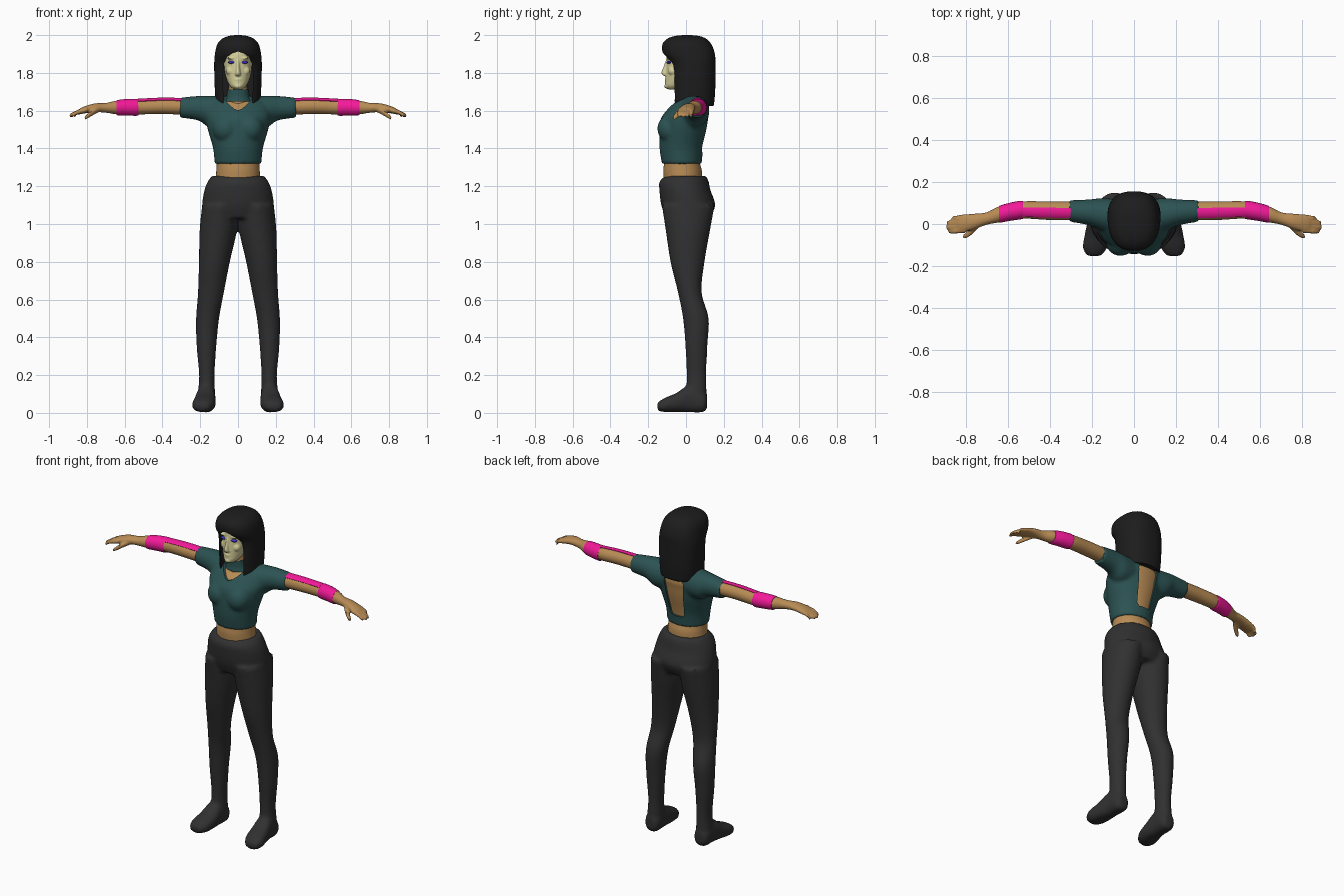
import bpy, bmesh, math
from mathutils import Vector

def mat(name, *c):
    m = bpy.data.materials.new(name)
    m.diffuse_color = (*c, 1)
    return m

TEAL = mat("teal", .025, .085, .085)
DARK = mat("charcoal", .03, .03, .03)
HAIR = mat("black", .012, .012, .012)
SKIN = mat("skin", .48, .26, .09)
PALE = mat("pale", .66, .62, .32)
PINK = mat("pink", .9, .01, .32)
BLUE = mat("blue", .05, .03, .6)

def spline(secs, n=6):
    """Catmull-Rom through the sections"""
    v = [Vector(s) for s in secs]
    v = [v[0]] + v + [v[-1]]
    out = []
    for i in range(1, len(v) - 2):
        a, b, c, d = v[i-1:i+3]
        for k in range(n):
            t = k / n
            out.append(.5 * (2*b + (c-a)*t + (2*a-5*b+4*c-d)*t*t + (3*b-a-3*c+d)*t**3))
    return out + [v[-1]]

def loft(bm, secs, axis='z', side=1, p=2, arc=None, N=40):
    """secs: (x, y, z, radius u, radius v), rings square to the axis"""
    a0, a1 = arc or (0, 2*math.pi)
    rings = []
    for x, y, z, ru, rv in spline(secs):
        ring = []
        for k in range(N):
            a = a0 + (a1-a0) * k / (N-1 if arc else N)
            c, s = math.cos(a), math.sin(a)
            u = ru * math.copysign(abs(c)**(2/p), c)
            w = rv * math.copysign(abs(s)**(2/p), s)
            d = {'z': (u, w, 0), 'x': (0, u, w), 'y': (u, 0, w)}[axis]
            ring.append(bm.verts.new((side*(x+d[0]), y+d[1], z+d[2])))
        rings.append(ring)
    for r, q in zip(rings, rings[1:]):
        for k in range(N-1 if arc else N):
            j = (k+1) % N
            bm.faces.new((r[k], r[j], q[j], q[k]))
    if not arc:
        bm.faces.new(rings[0])
        bm.faces.new(rings[-1])

def ball(bm, c, r):
    res = bmesh.ops.create_uvsphere(bm, u_segments=24, v_segments=14, radius=1)
    for v in res['verts']:
        v.co = Vector(c) + Vector([a*b for a, b in zip(v.co, r)])

def finish(name, bm, m, voxel=0, smooth=4, cuts=(), thick=0):
    bmesh.ops.recalc_face_normals(bm, faces=bm.faces)
    me = bpy.data.meshes.new(name)
    bm.to_mesh(me)
    bm.free()
    ob = bpy.data.objects.new(name, me)
    bpy.context.collection.objects.link(ob)
    if voxel:
        r = ob.modifiers.new("fuse", 'REMESH')
        r.mode, r.voxel_size = 'VOXEL', voxel
        s = ob.modifiers.new("soften", 'SMOOTH')
        s.iterations, s.factor = smooth, .5
    if thick:
        s = ob.modifiers.new("thick", 'SOLIDIFY')
        s.thickness, s.offset = thick, 0
    for c in cuts:
        b = ob.modifiers.new("cut", 'BOOLEAN')
        b.operation, b.solver, b.object = 'DIFFERENCE', 'EXACT', c
    # bake modifiers so the cutters can go
    dg = bpy.context.evaluated_depsgraph_get()
    ob.data = bpy.data.meshes.new_from_object(ob.evaluated_get(dg))
    ob.modifiers.clear()
    ob.data.materials.clear()
    ob.data.materials.append(m)
    for c in cuts:
        bpy.data.objects.remove(c)
    return ob

def cutter(half, y0, y1):
    """symmetric outline (x, z) in the front plane, pushed along y"""
    pts = half + [(-x, z) for x, z in reversed(half) if x > 0]
    bm = bmesh.new()
    a = [bm.verts.new((x, y0, z)) for x, z in pts]
    f = bm.faces.new(a)
    new = bmesh.ops.extrude_face_region(bm, geom=[f])['geom']
    bmesh.ops.translate(bm, vec=(0, y1-y0, 0), verts=[g for g in new if isinstance(g, bmesh.types.BMVert)])
    ob = finish("cutter", bm, SKIN)
    ob.hide_render = True
    return ob

# trousers with feet
bm = bmesh.new()
loft(bm, [(0, 0, 1.255, .138, .107), (0, -.01, 1.225, .16, .13), (0, -.006, 1.18, .178, .135),
          (0, .012, 1.1, .19, .143), (0, .01, 1.03, .18, .115)])
for s in (1, -1):
    loft(bm, [(.095, .012, 1.1, .095, .14), (.104, .01, .97, .099, .118), (.125, .008, .8, .082, .09),
              (.143, .02, .64, .069, .063), (.161, .052, .5, .061, .068), (.167, .055, .35, .052, .058),
              (.165, .055, .2, .041, .052), (.167, .055, .1, .046, .054), (.168, .05, .04, .044, .05)], side=s)
    loft(bm, [(.167, .112, .06, .025, .035), (.168, .09, .058, .046, .054), (.17, .02, .075, .05, .072),
              (.176, -.05, .055, .058, .051), (.185, -.11, .042, .058, .038), (.19, -.152, .034, .035, .022)], 'y', s, 2.4)
finish("trousers", bm, DARK, .011)

# torso skin under the shirt
bm = bmesh.new()
loft(bm, [(0, -.015, 1.2, .12, .1), (0, -.018, 1.28, .115, .102), (0, -.022, 1.33, .113, .095),
          (0, -.024, 1.4, .12, .105), (0, -.012, 1.5, .15, .116), (0, -.003, 1.56, .16, .117),
          (0, .014, 1.6, .16, .106), (0, .03, 1.64, .135, .08), (0, .03, 1.67, .07, .045)])
loft(bm, [(0, .005, 1.58, .06, .06), (0, .003, 1.66, .055, .054), (0, -.005, 1.76, .048, .05)])
finish("torso", bm, SKIN)

# cropped shirt with sleeves, neckline and open back
bm = bmesh.new()
loft(bm, [(0, -.022, 1.318, .124, .105), (0, -.024, 1.4, .132, .116), (0, -.012, 1.5, .16, .128),
          (0, -.003, 1.56, .172, .129), (0, .014, 1.6, .172, .118), (0, .03, 1.65, .15, .09), (0, .03, 1.685, .08, .05)])
for s in (1, -1):
    ball(bm, (s*.065, -.082, 1.505), (.07, .07, .075))
    loft(bm, [(.06, .03, 1.595, .085, .085), (.15, .045, 1.595, .078, .084), (.21, .055, 1.613, .062, .065),
              (.307, .062, 1.616, .051, .053)], 'x', s)
neck = cutter([(0, 1.602), (.02, 1.61), (.045, 1.63), (.075, 1.662), (.07, 1.75)], -.3, -.02)
back = cutter([(.035, 1.38), (.047, 1.4), (.065, 1.6), (.058, 1.635), (.04, 1.65)], .03, .3)
finish("shirt", bm, TEAL, .009, 5, [neck, back])

# collar
bm = bmesh.new()
loft(bm, [(0, .004, 1.648, .072, .066), (0, .003, 1.675, .062, .06), (0, 0, 1.712, .058, .057)])
finish("collar", bm, TEAL)

# arms and hands
for s, n in ((1, "left"), (-1, "right")):
    bm = bmesh.new()
    arm = [(.24, .062, 1.62, .045, .043), (.4, .063, 1.624, .044, .042), (.53, .066, 1.62, .041, .04),
           (.64, .046, 1.617, .038, .036), (.7, .026, 1.615, .03, .026), (.76, .012, 1.615, .037, .023),
           (.82, .002, 1.602, .043, .018), (.845, -.001, 1.592, .04, .013)]
    loft(bm, arm, 'x', s)
    for y, tip in ((.03, .868), (.011, .888), (-.01, .892), (-.03, .882)):
        loft(bm, [(.8, y, 1.605, .013, .013), (.85, y-.003, 1.592, .013, .012), (tip-.005, y-.005, 1.575, .011, .01),
                  (tip, y-.005, 1.572, .006, .006)], 'x', s, N=16)
    loft(bm, [(.73, .01, 1.61, .02, .016), (.765, -.028, 1.592, .018, .015), (.795, -.052, 1.572, .015, .013),
              (.812, -.06, 1.56, .009, .008)], 'x', s, N=16)
    finish(n + "_arm", bm, SKIN, .006, 3)

    # elbow band and the strip running up the sleeve
    bm = bmesh.new()
    loft(bm, [(.528, .067, 1.618, .042, .043), (.54, .066, 1.618, .044, .045), (.59, .058, 1.618, .043, .044),
              (.632, .048, 1.616, .041, .041), (.642, .046, 1.616, .039, .038)], 'x', s)
    finish(n + "_elbow_band", bm, PINK)
    bm = bmesh.new()
    loft(bm, [(x, y, z, a+.001, b+.001) for x, y, z, a, b in arm[:3]], 'x', s,
         arc=(math.radians(72), math.radians(135)), N=12)
    finish(n + "_arm_strip", bm, PINK, thick=.004)

# face
bm = bmesh.new()
loft(bm, [(0, -.068, 1.712, .022, .025), (0, -.058, 1.73, .042, .052), (0, -.032, 1.765, .06, .076),
          (0, -.018, 1.8, .069, .088), (0, -.008, 1.85, .074, .094), (0, 0, 1.9, .074, .1), (0, 0, 1.95, .055, .075)])
loft(bm, [(0, -.098, 1.87, .007, .008), (0, -.103, 1.835, .009, .015), (0, -.108, 1.805, .013, .022),
          (0, -.106, 1.79, .016, .02), (0, -.1, 1.782, .01, .01)], N=20)
ball(bm, (0, -.1, 1.765), (.022, .013, .006))
ball(bm, (0, -.098, 1.754), (.02, .014, .006))
ball(bm, (0, -.098, 1.73), (.022, .017, .014))
for s in (1, -1):
    ball(bm, (s*.034, -.088, 1.878), (.024, .014, .007))
    ball(bm, (s*.04, -.07, 1.81), (.024, .025, .025))
finish("face", bm, PALE, .0045, 2)
for s, n in ((1, "left"), (-1, "right")):
    bm = bmesh.new()
    ball(bm, (s*.034, -.088, 1.856), (.019, .015, .008))
    finish(n + "_eye", bm, BLUE)

# long hair with fringe, opened for the face
bm = bmesh.new()
loft(bm, [(0, .036, 1.625, .11, .108), (0, .036, 1.64, .117, .113), (0, .038, 1.72, .123, .117), (0, .036, 1.84, .126, .119),
          (0, .016, 1.9, .122, .137), (0, .005, 1.95, .11, .13), (0, .004, 1.98, .085, .104),
          (0, .005, 1.995, .05, .065), (0, .005, 2.0, .015, .02)], p=2.4, N=64)
gap = cutter([(.076, 1.55), (.078, 1.7), (.08, 1.8), (.074, 1.85), (.058, 1.885), (.03, 1.905), (0, 1.913)], -.3, -.015)
finish("hair", bm, HAIR, cuts=[gap])

bpy.ops.object.select_all(action='DESELECT')
for o in bpy.context.scene.objects:
    o.select_set(True)
    bpy.context.view_layer.objects.active = o
bpy.ops.object.shade_smooth_by_angle(angle=math.radians(40))
